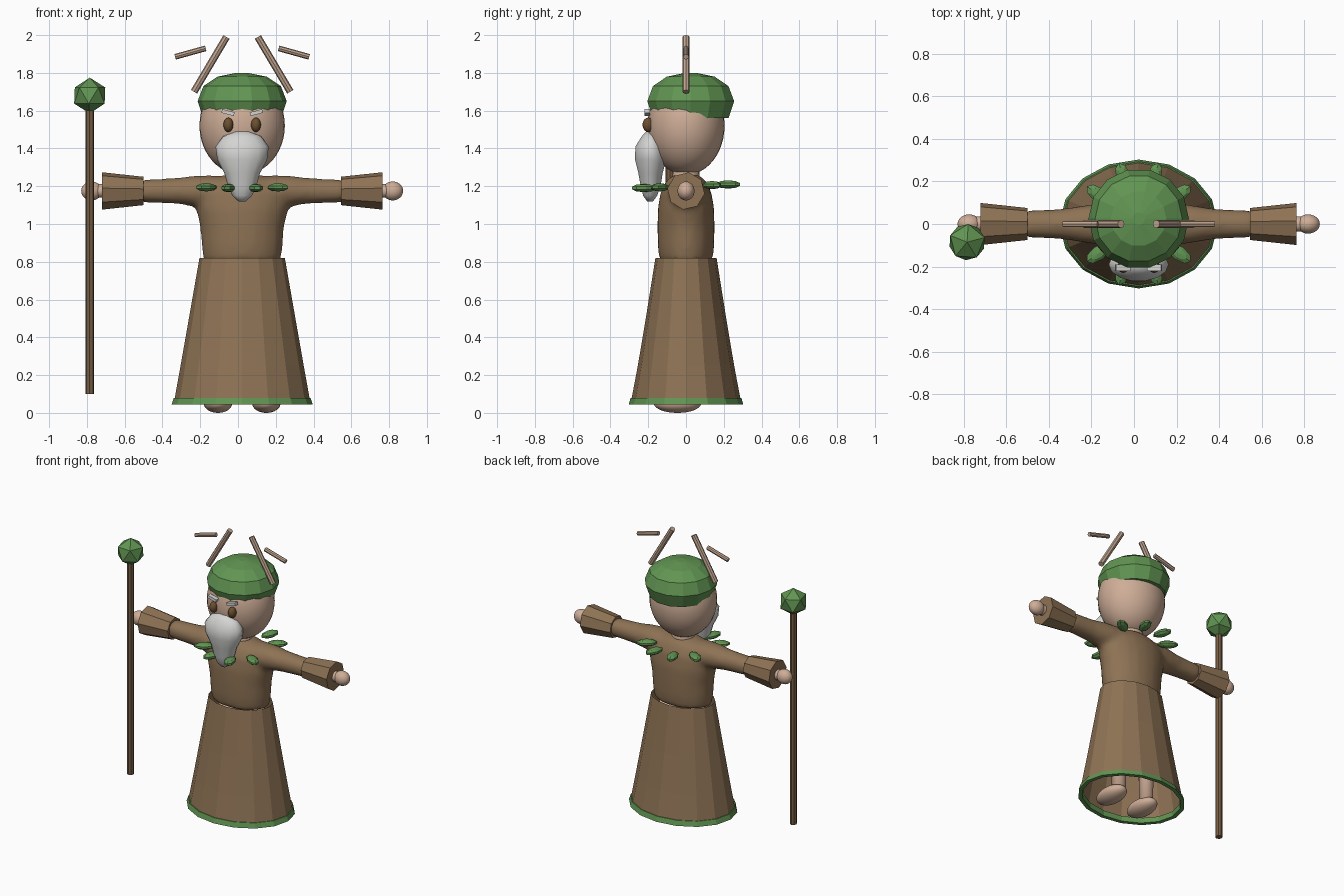
import bpy, bmesh, math
from mathutils import Matrix, Vector

if "Cube" in bpy.data.objects:
    bpy.data.objects.remove(bpy.data.objects["Cube"])

CX = 0.022       # body axis
ARM_Z = 1.175    # arm height


def material(name, color):
    m = bpy.data.materials.new(name)
    m.use_nodes = True
    rgba = (*color, 1)
    m.diffuse_color = rgba
    m.node_tree.nodes["Principled BSDF"].inputs["Base Color"].default_value = rgba
    return m


SKIN = material("skin", (0.62, 0.42, 0.31))
ROBE = material("robe brown", (0.27, 0.17, 0.09))
GREEN = material("leaf green", (0.12, 0.30, 0.085))
BEARD = material("beard white", (0.66, 0.66, 0.65))
WOOD = material("staff wood", (0.19, 0.115, 0.06))
HORN = material("antler tan", (0.52, 0.37, 0.27))
EYE = material("eye brown", (0.15, 0.08, 0.03))


def finish(name, bm, mat, smooth=False):
    bmesh.ops.recalc_face_normals(bm, faces=bm.faces)
    me = bpy.data.meshes.new(name)
    bm.to_mesh(me)
    bm.free()
    me.materials.append(mat)
    ob = bpy.data.objects.new(name, me)
    bpy.context.collection.objects.link(ob)
    for p in me.polygons:
        p.use_smooth = smooth
    return ob


def add_loft(bm, rings, sides, matrix=Matrix(), caps=True, turn=0.0):
    """Bridge elliptical rings given as (z, rx, ry, cy)."""
    loops = []
    for z, rx, ry, cy in rings:
        loop = []
        for i in range(sides):
            a = turn + math.tau * i / sides
            loop.append(bm.verts.new(matrix @ Vector((rx * math.cos(a), cy + ry * math.sin(a), z))))
        loops.append(loop)
    for lo, hi in zip(loops, loops[1:]):
        for i in range(sides):
            j = (i + 1) % sides
            bm.faces.new((lo[i], lo[j], hi[j], hi[i]))
    if caps:
        bm.faces.new(loops[0])
        bm.faces.new(loops[-1])


def loft(name, rings, sides, mat, matrix=Matrix(), caps=True, turn=0.0, smooth=False):
    bm = bmesh.new()
    add_loft(bm, rings, sides, matrix, caps, turn)
    return finish(name, bm, mat, smooth)


def ball(name, loc, scale, mat, segs=24, rows=16, smooth=True, rot=0.0):
    bm = bmesh.new()
    bmesh.ops.create_uvsphere(bm, u_segments=segs, v_segments=rows, radius=1)
    m = Matrix.Translation(loc) @ Matrix.Rotation(rot, 4, 'Z') @ Matrix.Diagonal((*scale, 1))
    bm.transform(m)
    return finish(name, bm, mat, smooth)


def rod(name, a, b, r, mat, sides=8):
    a, b = Vector(a), Vector(b)
    d = b - a
    m = Matrix.Translation(a) @ d.to_track_quat('Z', 'Y').to_matrix().to_4x4()
    return loft(name, [(0, r, r, 0), (d.length, r, r, 0)], sides, mat, m)


def arm_matrix(s):
    """Turns a vertical loft into one running outwards along the arm."""
    return Matrix(((0, 0, s, CX), (0, 1, 0, 0), (1, 0, 0, ARM_Z), (0, 0, 0, 1)))


CENTRE = Matrix.Translation((CX, 0, 0))

# Robe top: torso and arms fused into one soft form
bm = bmesh.new()
add_loft(bm, [(0.80, 0.205, 0.14, 0), (0.88, 0.215, 0.15, 0), (0.98, 0.222, 0.152, 0),
              (1.08, 0.245, 0.15, 0), (1.17, 0.25, 0.135, 0), (1.23, 0.19, 0.105, 0),
              (1.26, 0.09, 0.07, 0)], 20, CENTRE)
for s in (1, -1):
    add_loft(bm, [(0, 0.07, 0.1, 0), (0.16, 0.085, 0.1, 0), (0.26, 0.082, 0.09, 0),
                  (0.34, 0.07, 0.075, 0), (0.42, 0.066, 0.07, 0), (0.54, 0.062, 0.066, 0)],
             14, arm_matrix(s))
robe = finish("robe_top", bm, ROBE, True)
mod = robe.modifiers.new("fuse", 'REMESH')
mod.mode = 'VOXEL'
mod.voxel_size = 0.018
mod.use_smooth_shade = True
mod = robe.modifiers.new("soften", 'SMOOTH')
mod.factor = 0.5
mod.iterations = 8

# Skirt: open flared cone with a green hem
loft("skirt", [(0.05, 0.362, 0.293, 0), (0.25, 0.326, 0.255, 0), (0.5, 0.282, 0.213, 0),
               (0.82, 0.226, 0.162, 0)], 16, ROBE, CENTRE, caps=False)
loft("skirt_hem", [(0.045, 0.345, 0.276, 0), (0.045, 0.373, 0.303, 0), (0.08, 0.362, 0.293, 0),
                   (0.08, 0.342, 0.272, 0), (0.045, 0.345, 0.276, 0)], 16, GREEN, CENTRE, caps=False)

# Paired limbs
for s, side in ((1, "left"), (-1, "right")):
    loft(side + "_cuff", [(0.523, 0.076, 0.076, 0), (0.743, 0.1, 0.1, 0)], 8, ROBE,
         arm_matrix(s), turn=0.15)
    loft(side + "_wrist", [(0.70, 0.036, 0.036, 0), (0.80, 0.036, 0.036, 0)], 16, SKIN,
         arm_matrix(s), smooth=True)
    ball(side + "_hand", (CX + s * 0.797, 0, ARM_Z), (0.055, 0.045, 0.05), SKIN)
    loft(side + "_leg", [(0.04, 0.045, 0.045, 0), (0.85, 0.055, 0.055, 0)], 16, SKIN,
         Matrix.Translation((CX + s * 0.115, 0.01, 0)), smooth=True)
    ball(side + "_foot", (CX + s * 0.128, -0.045, 0.05), (0.075, 0.125, 0.05), SKIN)

# Head and neck
loft("neck", [(1.18, 0.07, 0.065, 0), (1.32, 0.08, 0.075, 0)], 20, SKIN, CENTRE, smooth=True)
ball("head", (CX, 0, 1.52), (0.226, 0.204, 0.26), SKIN, 32, 24)

# Cap: faceted dome set towards the back of the head
loft("cap", [(1.56, 0.205, 0.205, 0.025), (1.65, 0.236, 0.236, 0.025), (1.73, 0.205, 0.205, 0.025),
             (1.78, 0.13, 0.13, 0.025), (1.80, 0.03, 0.03, 0.025)], 14, GREEN, CENTRE)

# Beard
loft("beard", [(1.49, 0.035, 0.02, -0.19), (1.465, 0.1, 0.05, -0.185), (1.41, 0.141, 0.08, -0.19),
               (1.34, 0.132, 0.085, -0.187), (1.27, 0.095, 0.066, -0.188),
               (1.20, 0.075, 0.054, -0.187), (1.15, 0.052, 0.038, -0.19),
               (1.12, 0.02, 0.016, -0.19)], 14, BEARD, CENTRE, smooth=True)

# Eyes, brows and antlers
for s, side in ((1, "left"), (-1, "right")):
    ball(side + "_eye", (CX + s * 0.073, -0.2, 1.525), (0.026, 0.03, 0.038), EYE, 16, 12)
    bm = bmesh.new()
    bmesh.ops.create_cube(bm, size=1)
    bm.transform(Matrix.Translation((CX + s * 0.075, -0.205, 1.59))
                 @ Matrix.Rotation(-s * 0.25, 4, 'Y')
                 @ Matrix.Diagonal((0.068, 0.03, 0.02, 1)))
    finish(side + "_brow", bm, BEARD)
    rod(side + "_antler", (CX + s * 0.255, 0, 1.70), (CX + s * 0.083, 0, 1.99), 0.019, HORN)
    rod(side + "_antler_branch", (CX + s * 0.193, 0, 1.93), (CX + s * 0.355, 0, 1.885), 0.015, HORN)

# Collar of leaves
for i in range(10):
    a = math.tau * i / 10
    r = 0.235
    ball("collar_leaf", (CX + r * math.cos(a), r * math.sin(a), 1.2 + 0.01 * math.sin(a)),
         (0.07, 0.036, 0.022), GREEN, 8, 5, False, a)

# Staff with faceted gem
rod("staff", (-0.785, -0.085, 0.10), (-0.785, -0.085, 1.66), 0.023, WOOD)
bm = bmesh.new()
bmesh.ops.create_icosphere(bm, subdivisions=1, radius=0.095)
bm.transform(Matrix.Translation((-0.785, -0.085, 1.68)) @ Matrix.Rotation(0.25, 4, 'Z'))
finish("staff_gem", bm, GREEN)
